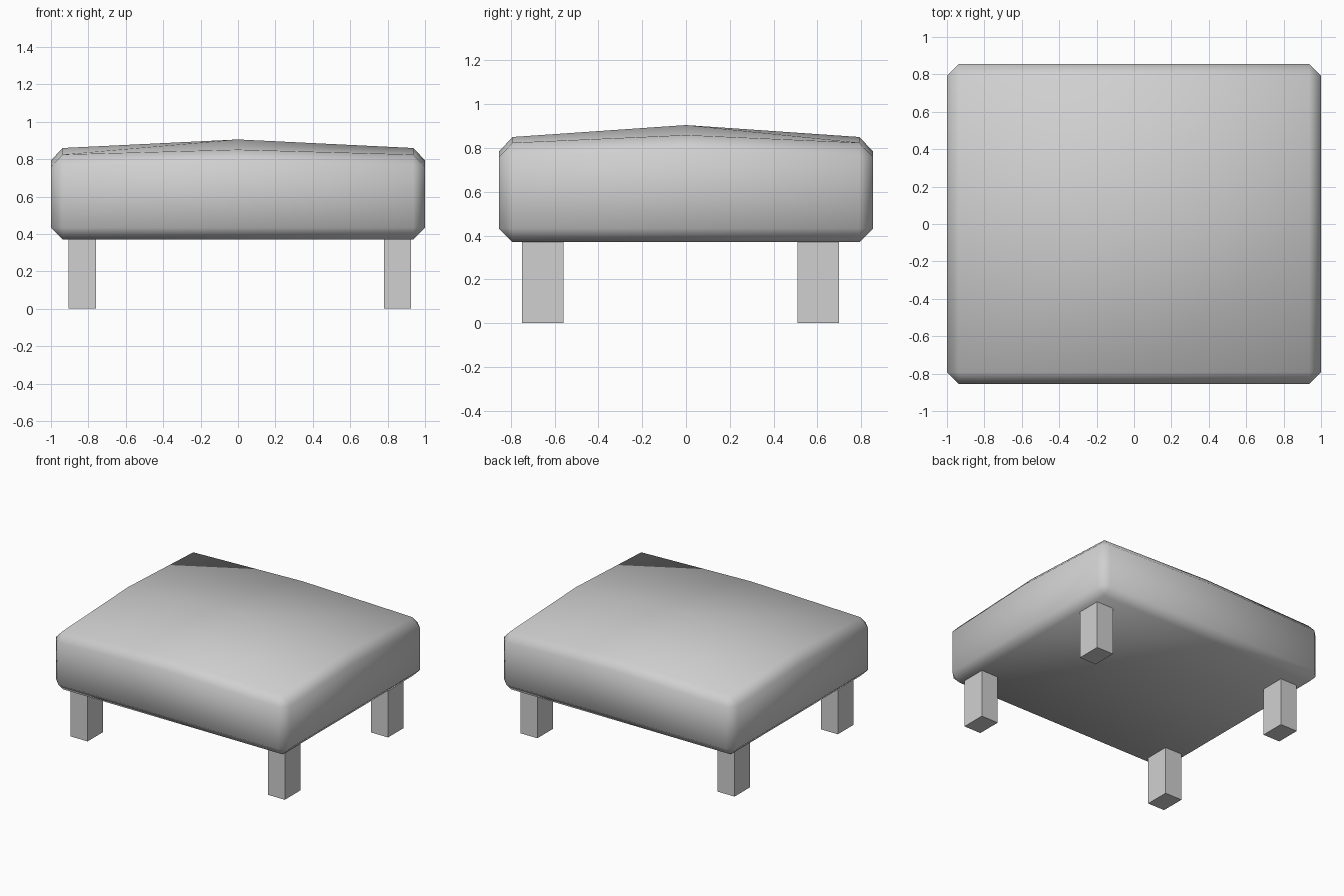
import bpy, bmesh, math
from mathutils import Vector

if "Cube" in bpy.data.objects:
    bpy.data.objects.remove(bpy.data.objects["Cube"], do_unlink=True)

GREY = (0.63, 0.63, 0.63, 1)
grey = bpy.data.materials.new("plain_grey")
grey.use_nodes = True
grey.diffuse_color = GREY
grey.node_tree.nodes["Principled BSDF"].inputs["Base Color"].default_value = GREY


def box(bm, low, high):
    """Add a box spanning two opposite corners."""
    low, high = Vector(low), Vector(high)
    for v in bmesh.ops.create_cube(bm, size=1)["verts"]:
        v.co = (low + high) / 2 + v.co * (high - low)


def finish(bm, name, smooth):
    bmesh.ops.recalc_face_normals(bm, faces=bm.faces)
    for f in bm.faces:
        f.smooth = smooth
    mesh = bpy.data.meshes.new(name)
    bm.to_mesh(mesh)
    bm.free()
    mesh.materials.append(grey)
    bpy.context.collection.objects.link(bpy.data.objects.new(name, mesh))


# Cushion: box split across its width and depth, top raised to a soft peak
W, D, BASE = 1.0, 0.855, 0.37
bm = bmesh.new()
box(bm, (-W, -D, BASE), (W, D, 0.82))
flat_edges = [e for e in bm.edges if abs(e.verts[0].co.z - e.verts[1].co.z) < 0.01]
bmesh.ops.subdivide_edges(bm, edges=flat_edges, cuts=1, use_grid_fill=True)
for v in bm.verts:
    if v.co.z > 0.6:
        at_side, at_end = abs(v.co.x) > 0.5, abs(v.co.y) > 0.5
        if at_side and not at_end:
            v.co.z = 0.857
        elif at_end and not at_side:
            v.co.z = 0.847
        elif not at_side:
            v.co.z = 0.905

# Chamfer the outer edges of the cushion
bm.normal_update()
rim = [e for e in bm.edges if e.calc_face_angle(0) > math.radians(45)]
bmesh.ops.bevel(bm, geom=rim, offset=0.063, segments=1, affect='EDGES', profile=0.5)
finish(bm, "cushion", True)

# Legs: four square-cut posts
for side, x in (("right", -0.905), ("left", 0.78)):
    for end, y in (("front", -0.75), ("back", 0.51)):
        bm = bmesh.new()
        box(bm, (x, y, 0), (x + 0.145, y + 0.19, BASE))
        finish(bm, f"{end}_{side}_leg", False)
